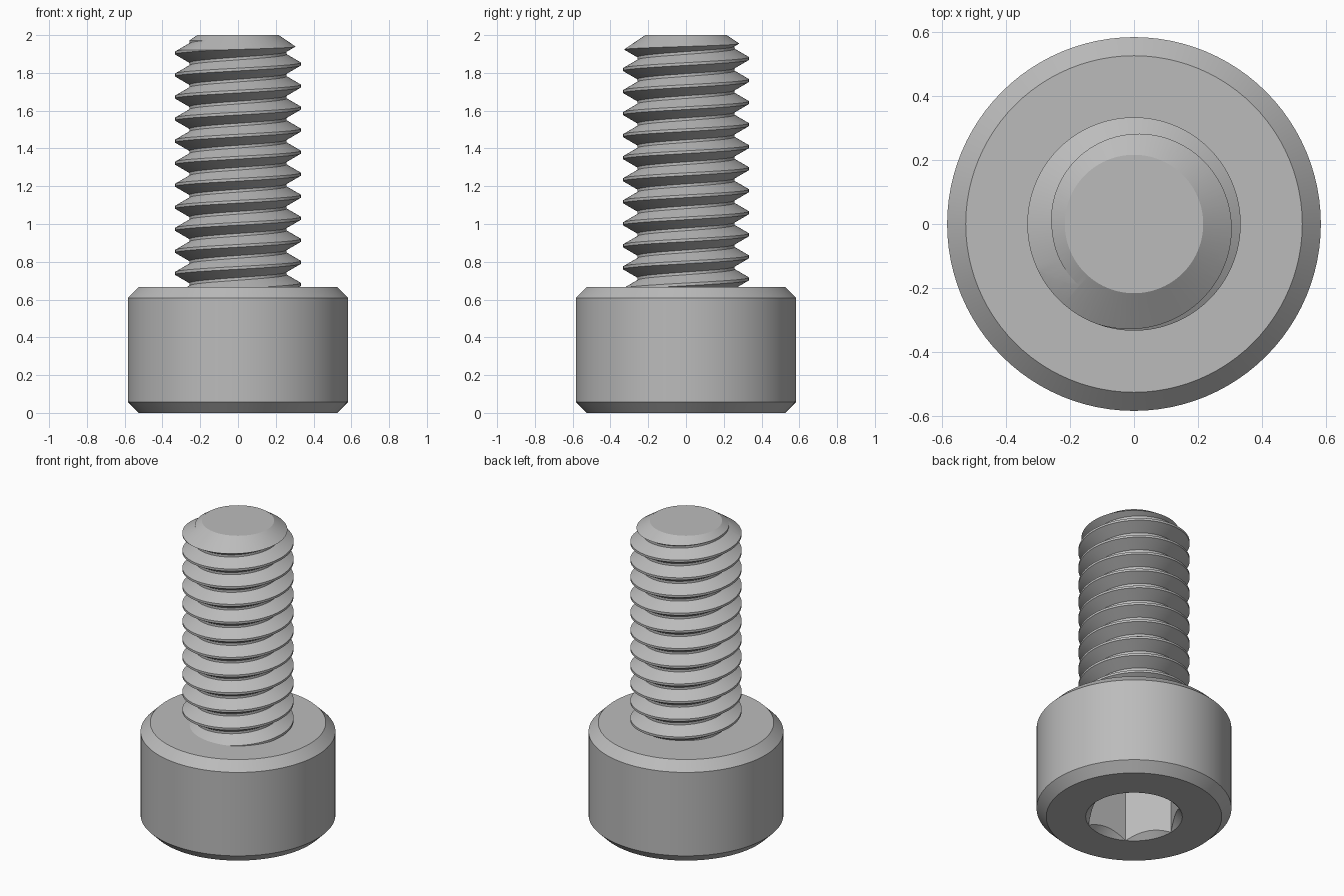
import bpy
import bmesh
from math import sin, cos, tan, pi, radians

if "Cube" in bpy.data.objects:
    bpy.data.objects.remove(bpy.data.objects["Cube"])

SEGMENTS = 96
HEAD_R, HEAD_H, CHAMFER = 0.583, 0.667, 0.058
MAJOR_R, PITCH = 0.333, 0.7 / 6
MINOR_R = MAJOR_R - 0.65 * PITCH
TOP_Z, TIP_R = 2.0, 0.216
SOCKET_R, SOCKET_DEPTH = 0.289, 0.333

steel = bpy.data.materials.new("steel grey")
steel.use_nodes = True
steel.diffuse_color = (0.5, 0.5, 0.5, 1)
steel.node_tree.nodes["Principled BSDF"].inputs["Base Color"].default_value = (0.5, 0.5, 0.5, 1)


def finish(name, bm):
    bmesh.ops.recalc_face_normals(bm, faces=bm.faces)
    mesh = bpy.data.meshes.new(name)
    bm.to_mesh(mesh)
    bm.free()
    mesh.materials.append(steel)
    obj = bpy.data.objects.new(name, mesh)
    bpy.context.collection.objects.link(obj)
    return obj


def turned(name, profile, sides=SEGMENTS):
    """Solid of revolution from (radius, z) points, with flat ends."""
    bm = bmesh.new()
    rings = [[bm.verts.new((r * cos(2 * pi * i / sides), r * sin(2 * pi * i / sides), z))
              for i in range(sides)] for r, z in profile]
    for low, high in zip(rings, rings[1:]):
        for i in range(sides):
            j = (i + 1) % sides
            bm.faces.new((low[i], low[j], high[j], high[i]))
    bm.faces.new(rings[0])
    bm.faces.new(rings[-1])
    return finish(name, bm)


def threaded_rod(name, start_z, turns):
    """Closed right-hand screw: four helical strips per turn, fanned shut at both ends."""
    bm = bmesh.new()
    crest = PITCH / 16
    root = crest + (MAJOR_R - MINOR_R) * tan(radians(30))
    section = [(MINOR_R, -root), (MAJOR_R, -crest), (MAJOR_R, crest), (MINOR_R, root)]
    rows = []
    for i in range(turns * SEGMENTS + 1):
        a = 2 * pi * i / SEGMENTS
        z = start_z + PITCH * i / SEGMENTS
        rows.append([bm.verts.new((r * cos(a), r * sin(a), z + dz)) for r, dz in section])
    for i in range(len(rows) - 1):
        p, q = rows[i], rows[i + 1]
        for k in range(3):
            bm.faces.new((p[k], q[k], q[k + 1], p[k + 1]))
        if i + 1 + SEGMENTS < len(rows):
            p2, q2 = rows[i + SEGMENTS], rows[i + 1 + SEGMENTS]
            bm.faces.new((p[3], q[3], q2[0], p2[0]))
    # Close the last profile step at each end of the helix
    bm.edges.new((rows[0][3], rows[SEGMENTS][0])) if not bm.edges.get(
        (rows[0][3], rows[SEGMENTS][0])) else None
    end_z = start_z + turns * PITCH
    low = bm.verts.new((0, 0, start_z))
    high = bm.verts.new((0, 0, end_z))
    for e in [e for e in bm.edges if len(e.link_faces) == 1]:
        mid = (e.verts[0].co.z + e.verts[1].co.z) / 2
        bm.faces.new((*e.verts, low if mid < (start_z + end_z) / 2 else high))
    return finish(name, bm)


def cut(obj, tool, operation):
    mod = obj.modifiers.new("cut", "BOOLEAN")
    mod.operation = operation
    mod.solver = "EXACT"
    mod.object = tool
    bpy.context.view_layer.objects.active = obj
    bpy.ops.object.modifier_apply(modifier=mod.name)
    bpy.data.objects.remove(tool)


def smooth(obj):
    bpy.ops.object.select_all(action="DESELECT")
    obj.select_set(True)
    bpy.context.view_layer.objects.active = obj
    bpy.ops.object.shade_smooth_by_angle(angle=radians(25))


# Chamfered cylindrical head with a countersunk hexagonal socket underneath
head = turned("cap_head", [(HEAD_R - CHAMFER, 0), (HEAD_R, CHAMFER),
                           (HEAD_R, HEAD_H - CHAMFER), (HEAD_R - CHAMFER, HEAD_H)])
cut(head, turned("socket_cutter", [(SOCKET_R, -0.1), (SOCKET_R, SOCKET_DEPTH)], 6), "DIFFERENCE")
cut(head, turned("countersink_cutter", [(SOCKET_R + 0.05, -0.05), (SOCKET_R - 0.1, 0.1)]),
    "DIFFERENCE")
smooth(head)

# Threaded shank, trimmed to a conical tip; its base is buried in the head
shank = threaded_rod("threaded_shank", 1.847 - 11 * PITCH, 14)
slope = 0.68
envelope = turned("tip_trimmer", [(0.45, HEAD_H - 0.01),
                                  (0.45, TOP_Z - slope * (0.45 - TIP_R)), (TIP_R, TOP_Z)])
cut(shank, envelope, "INTERSECT")
smooth(shank)
